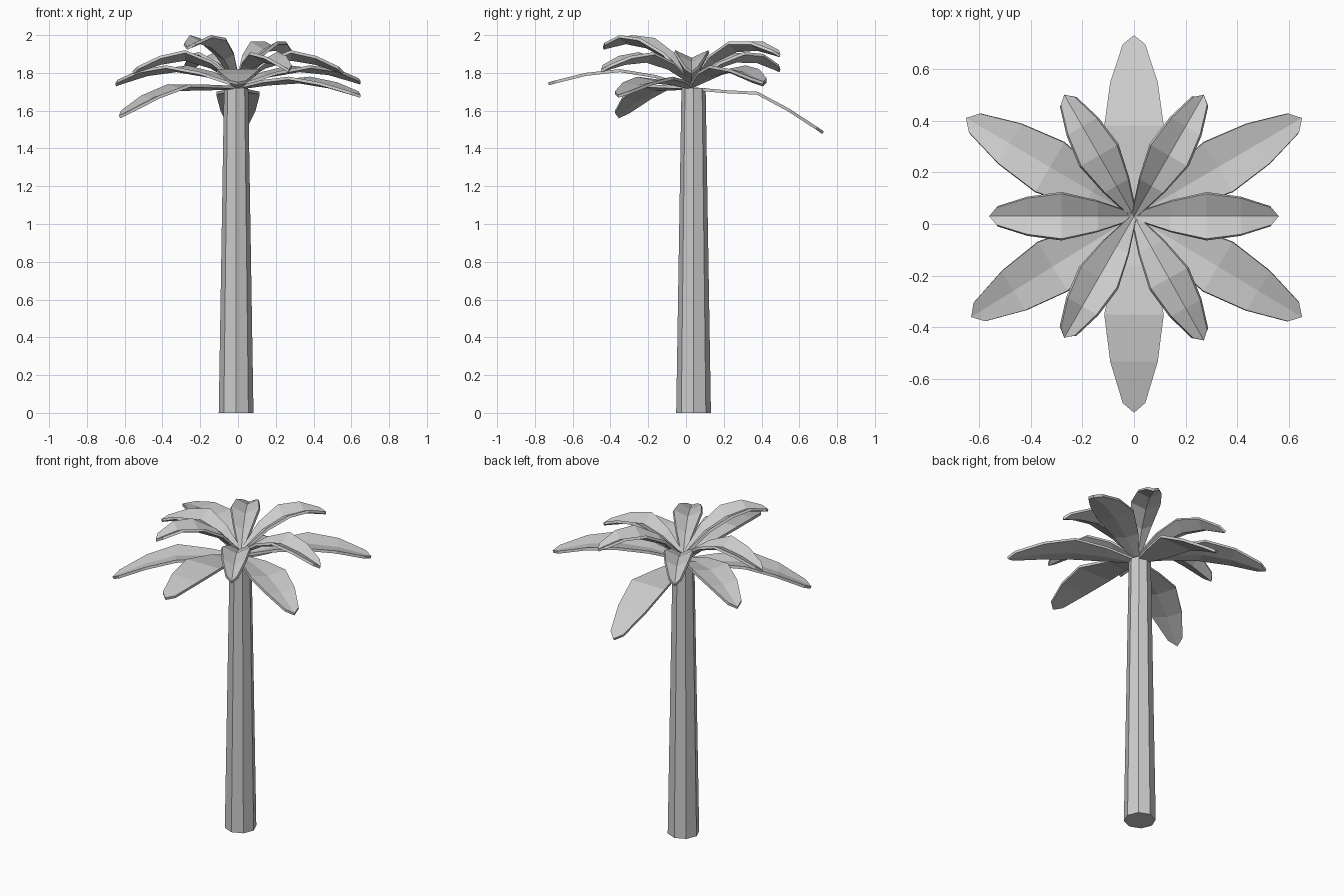
import bpy, bmesh
from mathutils import Vector

cube = bpy.data.objects.get("Cube")
if cube:
    bpy.data.objects.remove(cube)

grey = bpy.data.materials.new("plain grey")
grey.use_nodes = True
colour = (0.6, 0.6, 0.6, 1)
grey.diffuse_color = colour
grey.node_tree.nodes["Principled BSDF"].inputs["Base Color"].default_value = colour


def add_object(name, bm):
    bmesh.ops.recalc_face_normals(bm, faces=bm.faces)
    mesh = bpy.data.meshes.new(name)
    bm.to_mesh(mesh)
    bm.free()
    mesh.materials.append(grey)
    obj = bpy.data.objects.new(name, mesh)
    bpy.context.collection.objects.link(obj)
    return obj


# Tapered eight-sided trunk
bm = bmesh.new()
bmesh.ops.create_cone(bm, cap_ends=True, segments=8, radius1=0.092, radius2=0.064, depth=1.72)
bmesh.ops.translate(bm, verts=bm.verts, vec=(-0.01, 0.04, 0.86))
trunk = add_object("trunk", bm)

# Fraction along the frond and share of its full half width
OUTLINE = [(0, 0.12), (0.25, 0.65), (0.5, 1), (0.74, 0.8), (0.95, 0.38)]


def add_frond(name, tip, base_z, mid_z, outer_z, half_width, fold):
    """Arched, folded leaf blade with a pointed end."""
    base = Vector((0, 0.03, 0))
    run = Vector((tip[0], tip[1], 0)) - base
    side = Vector((-run.y, run.x, 0)).normalized()
    heights = [base_z, base_z + 0.65 * (mid_z - base_z), mid_z, outer_z,
               tip[2] + 0.2 * (outer_z - tip[2])]
    bm = bmesh.new()
    rows = []
    for (t, w), z in zip(OUTLINE, heights):
        spine = base + run * t + Vector((0, 0, z))
        drop = Vector((0, 0, -fold * w))
        offset = side * half_width * w
        rows.append([bm.verts.new(p) for p in (spine - offset, spine + drop, spine + offset)])
    for a, b in zip(rows, rows[1:]):
        for i in range(2):
            bm.faces.new((a[i], a[i + 1], b[i + 1], b[i]))
    end = bm.verts.new(base + run + Vector((0, 0, tip[2] - fold * 0.3)))
    for i in range(2):
        bm.faces.new((rows[-1][i], rows[-1][i + 1], end))
    bm.normal_update()
    obj = add_object(name, bm)
    if obj.data.polygons[0].normal.z < 0:
        obj.data.flip_normals()
    blade = obj.modifiers.new("blade thickness", 'SOLIDIFY')
    blade.thickness = 0.016
    blade.offset = -1


# Lower crown: flat front and back fronds, creased diagonal ones
add_frond("front_frond", (0, -0.73, 1.75), 1.73, 1.82, 1.80, 0.115, 0)
add_frond("back_frond", (0, 0.73, 1.49), 1.725, 1.70, 1.61, 0.115, 0)
add_frond("lower_back_left_frond", (0.65, 0.41, 1.76), 1.74, 1.84, 1.82, 0.11, 0.02)
add_frond("lower_back_right_frond", (-0.65, 0.41, 1.75), 1.74, 1.84, 1.815, 0.11, 0.02)
add_frond("lower_front_left_frond", (0.65, -0.36, 1.69), 1.73, 1.78, 1.75, 0.11, 0.02)
add_frond("lower_front_right_frond", (-0.63, -0.36, 1.58), 1.73, 1.74, 1.68, 0.11, 0.02)

# Middle crown: side fronds
for side_name, s in (("left", 1), ("right", -1)):
    add_frond(side_name + "_side_frond", (0.56 * s, 0.03, 1.82), 1.76, 1.92, 1.89, 0.087, 0.04)

# Upper crown: short raised fronds
add_frond("upper_front_left_frond", (0.27, -0.45, 1.83), 1.76, 1.91, 1.89, 0.08, 0.04)
add_frond("upper_front_right_frond", (-0.27, -0.44, 1.95), 1.76, 1.985, 2.0, 0.08, 0.04)
add_frond("upper_back_left_frond", (0.27, 0.50, 1.91), 1.76, 1.965, 1.965, 0.08, 0.04)
add_frond("upper_back_right_frond", (-0.27, 0.50, 1.83), 1.76, 1.91, 1.90, 0.08, 0.04)
